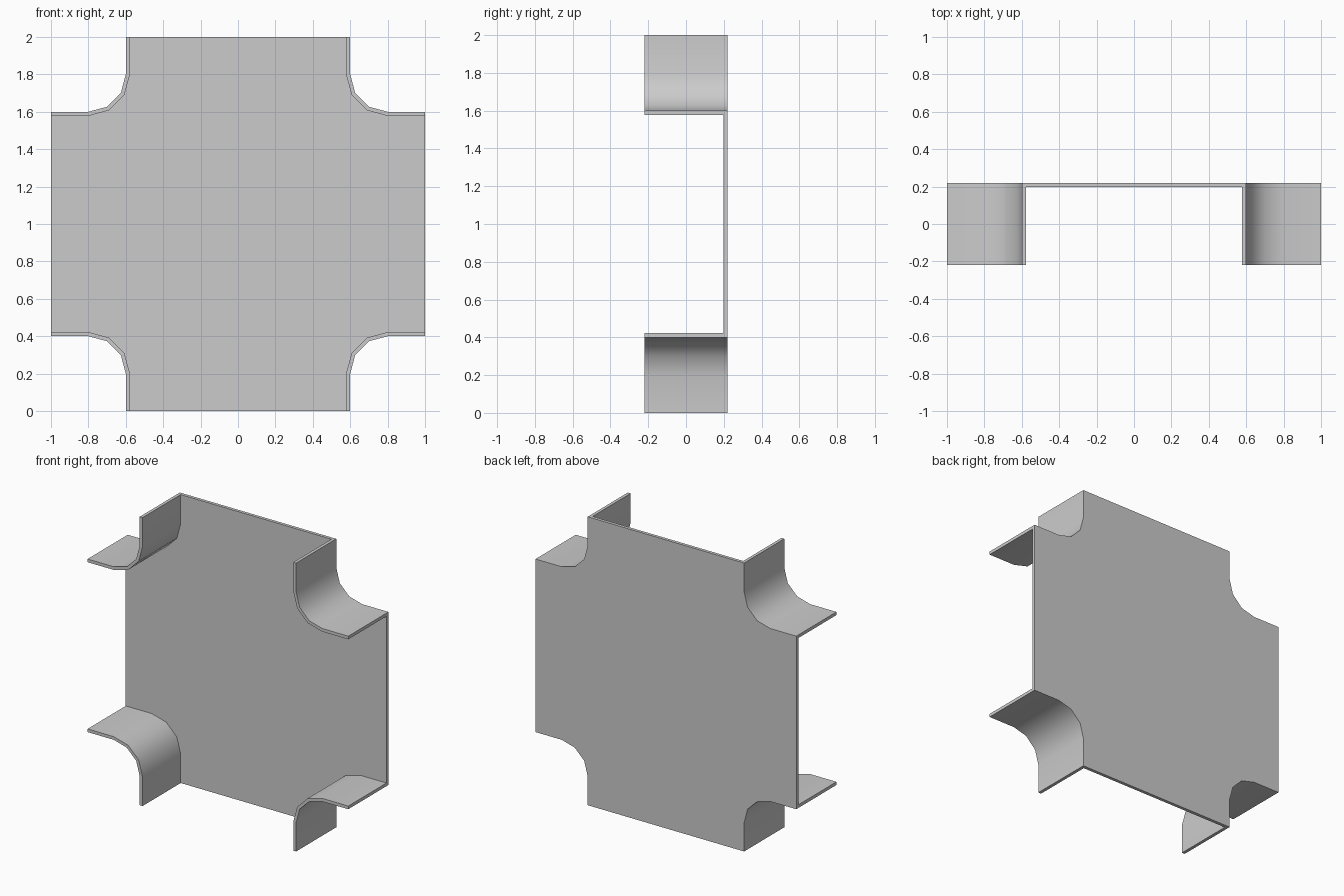
import bpy, bmesh
from math import radians, cos, sin

cube = bpy.data.objects.get("Cube")
if cube:
    bpy.data.objects.remove(cube, do_unlink=True)

WALL = 0.022      # sheet thickness
DEPTH = 0.22      # half depth
RADIUS = 0.2      # outer radius of the corner curve
ARM = 0.6         # half width of each arm

grey = bpy.data.materials.new("grey")
grey.use_nodes = True
colour = (0.6, 0.6, 0.6, 1)
grey.diffuse_color = colour
grey.node_tree.nodes["Principled BSDF"].inputs["Base Color"].default_value = colour


def corner_path(offset, sx, sz):
    """Vertical leg, quarter curve, horizontal leg of one notched corner."""
    centre, r = ARM + RADIUS, RADIUS + offset
    path = [(ARM - offset, 1)]
    for i in range(4):
        a = radians(180 + 30 * i)
        path.append((centre + r * cos(a), centre + r * sin(a)))
    path.append((1, ARM - offset))
    return [(x * sx, 1 + z * sz) for x, z in path]


def extrude_outline(name, outline, y0, y1):
    """Closed x-z outline extruded along y, with smooth curves."""
    bm = bmesh.new()
    face = bm.faces.new([bm.verts.new((x, y0, z)) for x, z in outline])
    result = bmesh.ops.extrude_face_region(bm, geom=[face], use_keep_orig=True)
    moved = [g for g in result["geom"] if isinstance(g, bmesh.types.BMVert)]
    bmesh.ops.translate(bm, verts=moved, vec=(0, y1 - y0, 0))
    bmesh.ops.recalc_face_normals(bm, faces=bm.faces)
    mesh = bpy.data.meshes.new(name)
    bm.to_mesh(mesh)
    bm.free()
    mesh.materials.append(grey)
    obj = bpy.data.objects.new(name, mesh)
    bpy.context.collection.objects.link(obj)
    bpy.ops.object.select_all(action="DESELECT")
    obj.select_set(True)
    bpy.context.view_layer.objects.active = obj
    bpy.ops.object.shade_smooth_by_angle(angle=radians(40))


# Cross-shaped back plate, corners taken clockwise
outline = []
for sx, sz in ((1, 1), (1, -1), (-1, -1), (-1, 1)):
    path = corner_path(0, sx, sz)
    outline += path if sx == sz else path[::-1]
extrude_outline("back_plate", outline, DEPTH - WALL, DEPTH)

# Four curved corner walls standing forward of the plate
for side, sx in (("left", 1), ("right", -1)):
    for level, sz in (("upper", 1), ("lower", -1)):
        ring = corner_path(0, sx, sz) + corner_path(WALL, sx, sz)[::-1]
        extrude_outline(f"{level}_{side}_wall", ring, -DEPTH, DEPTH - WALL)
